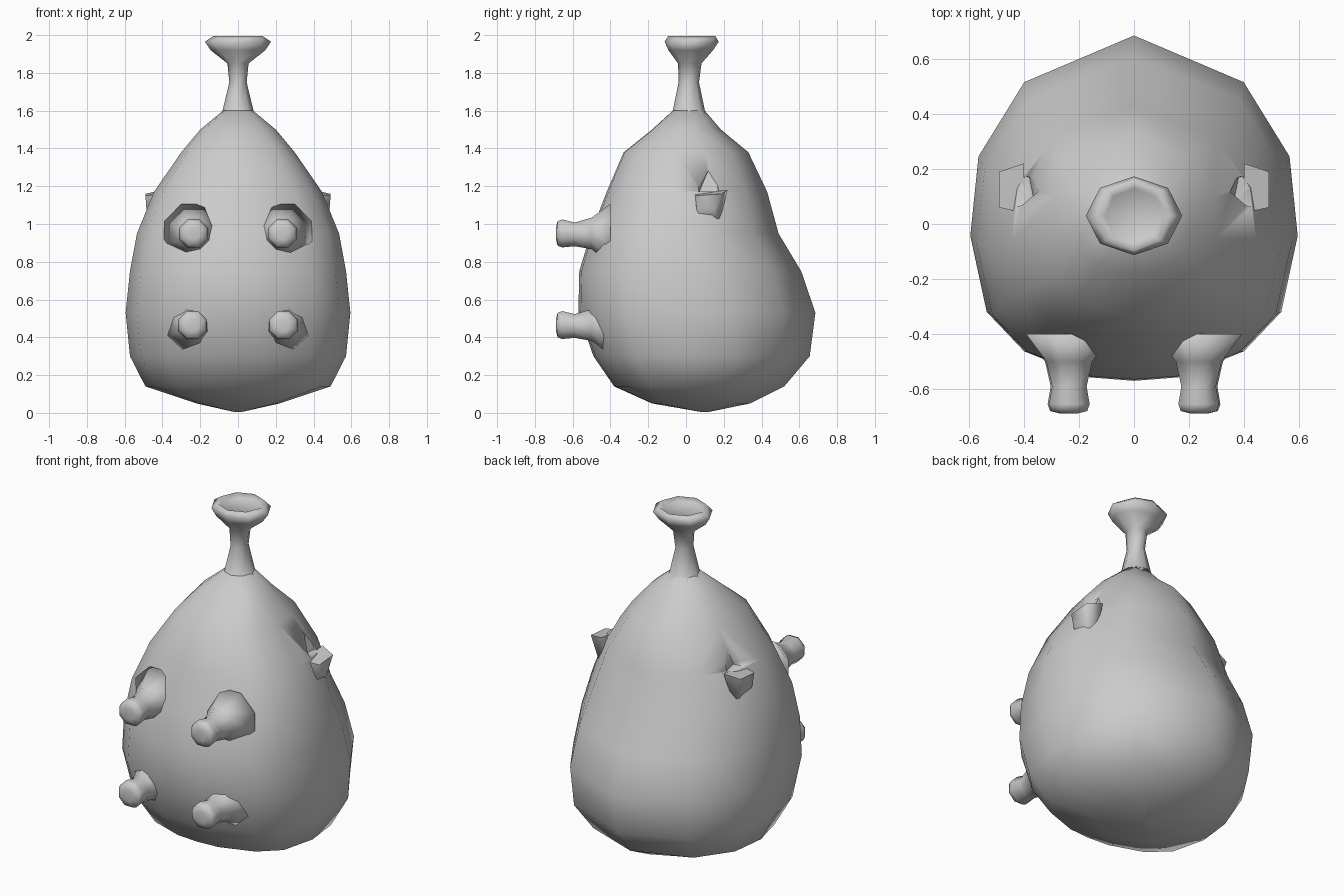
import bpy, bmesh, math
from mathutils import Vector

if "Cube" in bpy.data.objects:
    bpy.data.objects.remove(bpy.data.objects["Cube"])

skin = bpy.data.materials.new("grey skin")
skin.diffuse_color = (0.6, 0.6, 0.6, 1)
skin.use_nodes = True
skin.node_tree.nodes["Principled BSDF"].inputs["Base Color"].default_value = skin.diffuse_color


def finish(name, bm, angle=180):
    bmesh.ops.recalc_face_normals(bm, faces=bm.faces)
    me = bpy.data.meshes.new(name)
    bm.to_mesh(me)
    bm.free()
    ob = bpy.data.objects.new(name, me)
    bpy.context.collection.objects.link(ob)
    me.materials.append(skin)
    bpy.ops.object.select_all(action='DESELECT')
    ob.select_set(True)
    bpy.context.view_layer.objects.active = ob
    bpy.ops.object.shade_smooth_by_angle(angle=math.radians(angle))
    return ob


def loft(name, rings, angle=180):
    """Skin a list of point rings and cap both ends."""
    bm = bmesh.new()
    loops = [[bm.verts.new(p) for p in ring] for ring in rings]
    for a, b in zip(loops, loops[1:]):
        n = len(a)
        for i in range(n):
            bm.faces.new((a[i], a[(i + 1) % n], b[(i + 1) % n], b[i]))
    bm.faces.new(loops[0])
    bm.faces.new(loops[-1])
    return finish(name, bm, angle)


def hull(name, pts, angle=30):
    bm = bmesh.new()
    for p in pts:
        bm.verts.new(p)
    bmesh.ops.convex_hull(bm, input=bm.verts)
    return finish(name, bm, angle)


# pear-shaped body: rounded section scaled by half width, front y, back y
half = [(0, 1), (.67, .73), (.95, .30), (1, -.16), (.9, -.6), (.67, -.83), (.27, -.98), (0, -1)]
section = half + [(-x, y) for x, y in half[-2:0:-1]]
levels = [  # z, half width, front y, back y
    (0.005, .02, .08, .12), (.05, .22, -.18, .34), (.14, .49, -.38, .52), (.30, .572, -.49, .655),
    (.53, .595, -.57, .685), (.75, .572, -.565, .61), (.95, .535, -.505, .49),
    (1.17, .445, -.42, .43), (1.38, .30, -.33, .33), (1.50, .20, -.18, .185), (1.60, .08, -.07, .10)]
body = loft("body", [[(w * x, (f + b) / 2 + y * (b - f) / 2, z) for x, y in section]
                     for z, w, f, b in levels])

# tied neck with a flared, slightly dished mouth
neck = []
for z, rx, ry, cy in [(1.57, .11, .11, .015), (1.60, .082, .085, .015), (1.75, .046, .054, .015),
                      (1.85, .056, .062, .02), (1.92, .145, .118, .025), (1.965, .175, .143, .03),
                      (1.995, .13, .125, .03), (1.975, .105, .10, .03)]:
    neck.append([(rx * math.cos(i * math.pi / 4), cy + ry * math.sin(i * math.pi / 4), z)
                 for i in range(8)])
loft("neck", neck, 100)

# four teats on the front
for s in (-1, 1):
    for x, z, label in ((.235, .95, "upper"), (.24, .465, "lower")):
        rings = []
        for y, r, dz in [(-.40, .17, 0), (-.50, .09, 0), (-.59, .068, -.005),
                         (-.655, .08, 0), (-.68, .07, 0), (-.688, .035, 0)]:
            rings.append([(s * x + r * math.cos((i + .5) * math.pi / 4), y,
                           z + dz + r * math.sin((i + .5) * math.pi / 4)) for i in range(8)])
        loft(label + "_teat", rings)

# side pockets: a raised lip and a notch above it
for s in (-1, 1):
    lip = hull("pocket_lip", [(s * x, y, z) for x, y, z in [
        (.49, .06, 1.15), (.49, .19, 1.16), (.485, .07, 1.08), (.485, .15, 1.08), (.40, .04, 1.16),
        (.40, .22, 1.18), (.44, .05, .98), (.44, .17, .98), (.40, .12, .95)]], 60)
    notch = hull("pocket_cutter", [(s * x, y, z) for x, y, z in [
        (.52, .06, 1.175), (.52, .20, 1.19), (.36, .07, 1.17), (.38, .17, 1.17),
        (.34, .15, 1.36), (.50, .15, 1.38), (.50, .06, 1.26), (.50, .22, 1.28)]])
    notch.hide_render = True
    notch.hide_viewport = True
    cut = body.modifiers.new("pocket", 'BOOLEAN')
    cut.operation = 'DIFFERENCE'
    cut.object = notch
    cut.solver = 'EXACT'
